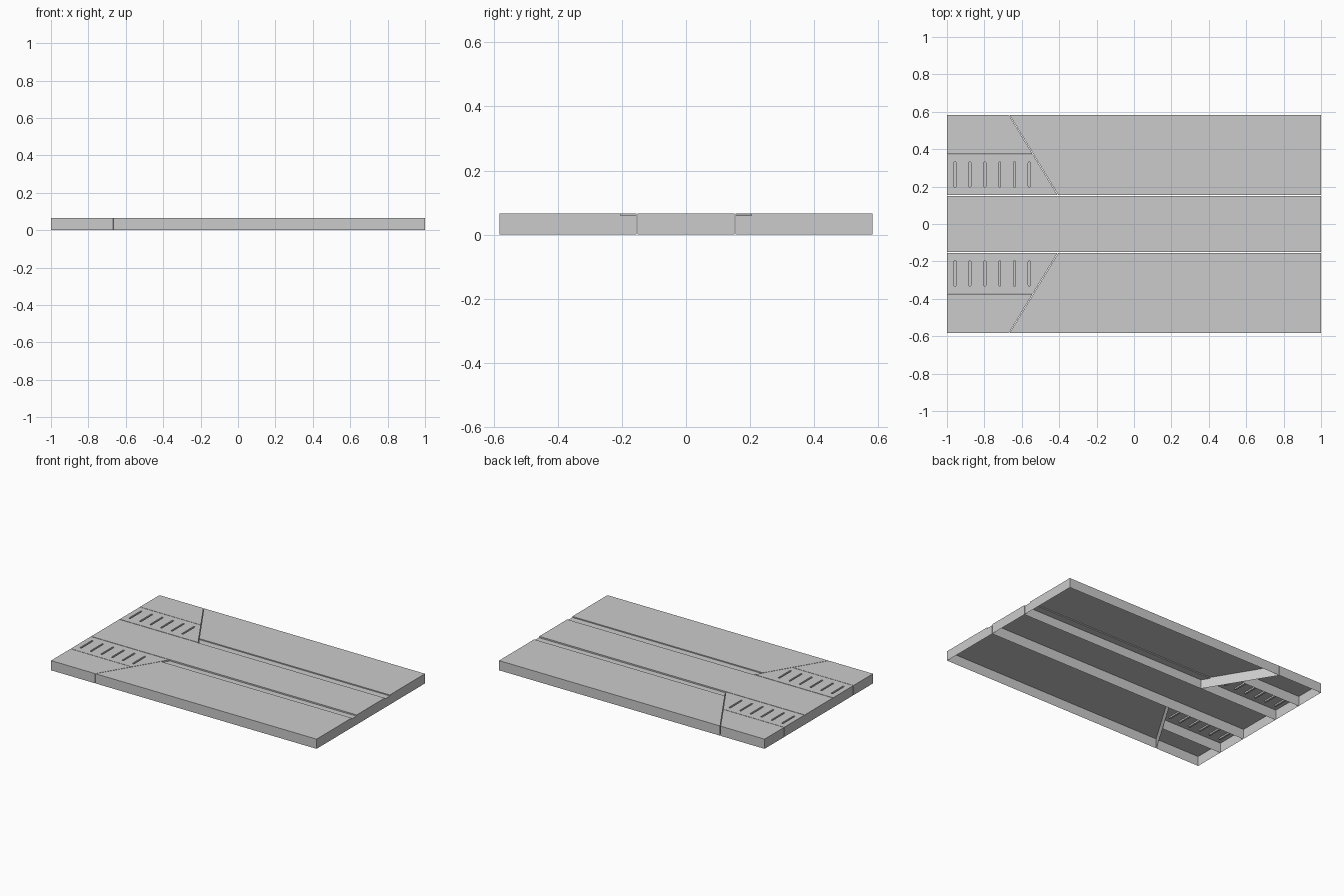
import bpy, bmesh, math

if "Cube" in bpy.data.objects:
    bpy.data.objects.remove(bpy.data.objects["Cube"])

H = 0.066          # slab height
HW = 0.583         # half depth
STEP = 0.059       # height of the sunken ledge
GAP = 0.004        # seam between neighbouring panels


def prism(name, outline, z0, z1):
    """Closed vertical prism over an xy outline."""
    bm = bmesh.new()
    face = bm.faces.new([bm.verts.new((x, y, z0)) for x, y in outline])
    ext = bmesh.ops.extrude_face_region(bm, geom=[face])
    top = [v for v in ext["geom"] if isinstance(v, bmesh.types.BMVert)]
    bmesh.ops.translate(bm, vec=(0, 0, z1 - z0), verts=top)
    bmesh.ops.recalc_face_normals(bm, faces=bm.faces[:])
    mesh = bpy.data.meshes.new(name)
    bm.to_mesh(mesh)
    bm.free()
    ob = bpy.data.objects.new(name, mesh)
    bpy.context.collection.objects.link(ob)
    return ob


def shell(name, outline, cutters=()):
    """Panel that is open underneath, with cutters carved from its top."""
    ob = prism(name, outline, 0, H)
    bpy.context.view_layer.objects.active = ob
    for c in cutters:
        c.hide_render = True
        mod = ob.modifiers.new("cut", "BOOLEAN")
        mod.operation, mod.solver, mod.object = "DIFFERENCE", "EXACT", c
        bpy.ops.object.modifier_apply(modifier=mod.name)
        bpy.data.objects.remove(c)
    bm = bmesh.new()
    bm.from_mesh(ob.data)
    floor = [f for f in bm.faces if all(v.co.z < 1e-4 for v in f.verts)]
    bmesh.ops.delete(bm, geom=floor, context="FACES")
    bm.to_mesh(ob.data)
    bm.free()
    return ob


def capsule(x, y0, y1, r, n=4):
    """Outline of a thin slot with rounded ends."""
    arc = [math.pi * i / n for i in range(n + 1)]
    return ([(x + r * math.cos(a), y1 - r + r * math.sin(a)) for a in arc] +
            [(x - r * math.cos(a), y0 + r - r * math.sin(a)) for a in arc])


def diag(y):
    """x of the slanted seam at distance y from the centre line."""
    return -0.405 - (y - 0.155) * 0.26 / (HW - 0.155)


# central strip
shell("centre_strip", [(-1, -0.151), (1, -0.151), (1, 0.151), (-1, 0.151)])

for s, side in ((1, "back"), (-1, "front")):
    def m(pts):
        return [(x, s * y) for x, y in pts]

    # large side panel with a sunken ledge along the centre strip
    ledge = prism("ledge_cutter", m([(-0.6, 0.1), (1.1, 0.1), (1.1, 0.205), (-0.6, 0.205)]), STEP, 0.1)
    shell(side + "_side_panel",
          m([(diag(0.155), 0.155), (1, 0.155), (1, HW), (diag(HW), HW)]), [ledge])

    # vent panel with six shallow slots
    slots = [prism("slot_cutter", m(capsule(-0.957 + 0.0795 * i, 0.197, 0.332, 0.006)), H - 0.01, 0.1)
             for i in range(6)]
    shell(side + "_vent_panel",
          m([(-1, 0.155), (diag(0.155) - GAP, 0.155), (diag(0.371) - GAP, 0.371), (-1, 0.371)]), slots)

    # corner panel
    shell(side + "_corner_panel",
          m([(-1, 0.374), (diag(0.374) - GAP, 0.374), (diag(HW) - GAP, HW), (-1, HW)]))
